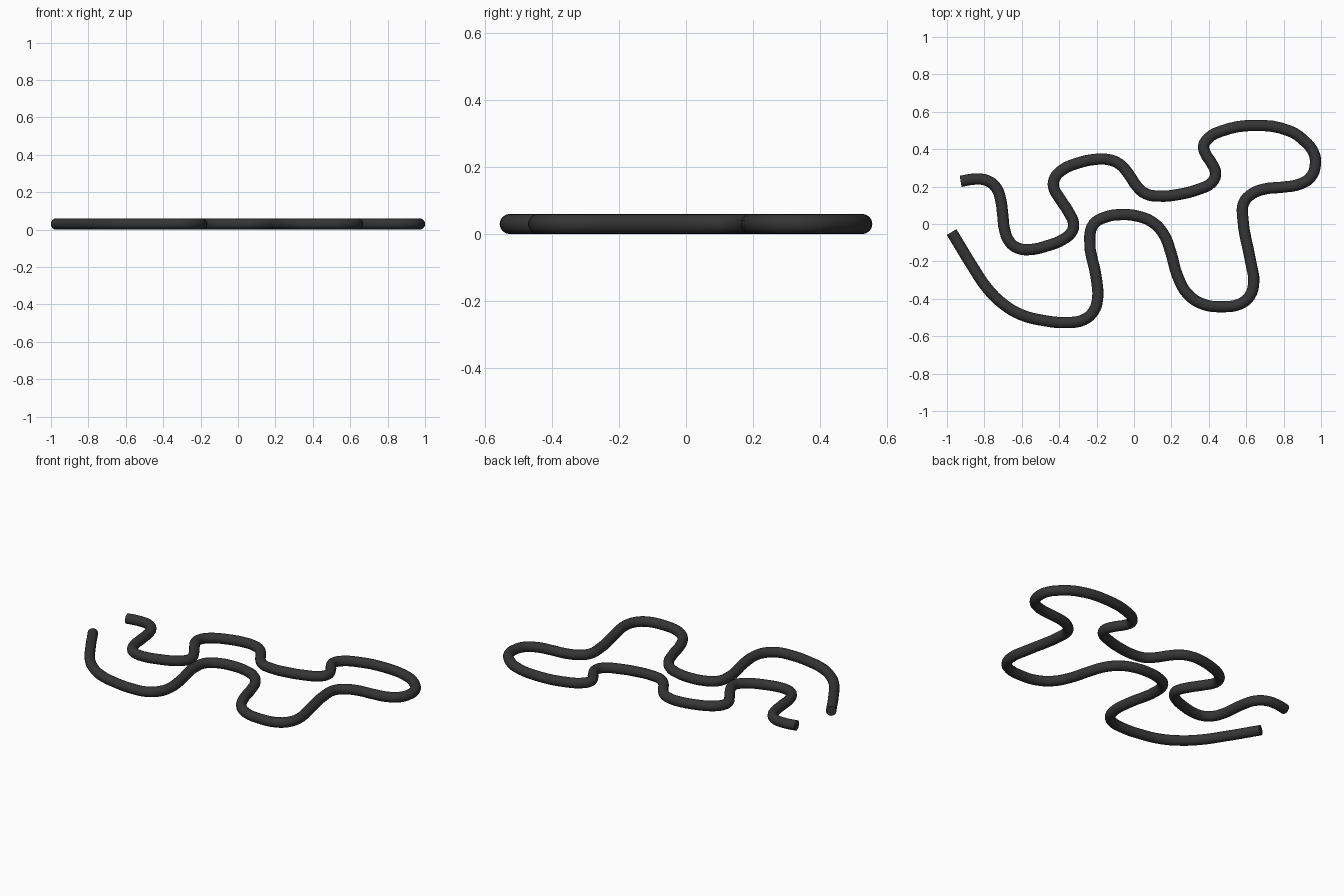
import bpy

RADIUS = 0.03

# Centre line of the winding tube, as seen from above
PATH = [
    (-.925, .229), (-.85, .241), (-.78, .232), (-.733, .192), (-.711, .13),
    (-.70, .05), (-.69, -.03), (-.663, -.095), (-.62, -.128), (-.556, -.136),
    (-.46, -.115), (-.38, -.083), (-.332, -.042), (-.321, 0), (-.348, .065),
    (-.396, .139), (-.428, .198), (-.422, .246), (-.38, .291), (-.30, .326),
    (-.209, .346), (-.139, .346), (-.075, .321), (-.027, .268), (.016, .204),
    (.064, .163), (.139, .15), (.235, .158), (.342, .185), (.417, .222),
    (.438, .268), (.417, .326), (.385, .375), (.374, .417), (.40, .46),
    (.47, .498), (.647, .528), (.834, .498), (.914, .444),
    (.963, .38), (.971, .316), (.947, .252), (.888, .214), (.797, .198),
    (.70, .188), (.631, .161), (.588, .113), (.583, .038),
    (.626, -.203), (.642, -.31), (.62, -.385), (.567, -.427),
    (.471, -.441), (.369, -.427), (.289, -.374), (.235, -.278), (.198, -.149),
    (.16, -.053), (.10, .011), (.021, .043), (-.07, .051), (-.15, .038),
    (-.214, 0), (-.235, -.075), (-.198, -.299), (-.193, -.40),
    (-.214, -.465), (-.267, -.511), (-.364, -.526), (-.476, -.516),
    (-.604, -.483), (-.70, -.425), (-.781, -.345), (-.866, -.219), (-.973, -.042),
]

# Round tube swept along a smooth curve, with flat closed ends
curve = bpy.data.curves.new("winding_tube", "CURVE")
curve.dimensions = "3D"
curve.resolution_u = 4
curve.bevel_depth = RADIUS
curve.bevel_resolution = 6
curve.use_fill_caps = True
spline = curve.splines.new("BEZIER")
spline.bezier_points.add(len(PATH) - 1)
for point, (x, y) in zip(spline.bezier_points, PATH):
    point.co = (x, y, RADIUS)
    point.handle_left_type = point.handle_right_type = "AUTO"

tube = bpy.data.objects.new("winding_tube", curve)
bpy.context.collection.objects.link(tube)
bpy.context.view_layer.objects.active = tube
tube.select_set(True)
bpy.ops.object.convert(target="MESH")
tube = bpy.context.object

# Centre the footprint
verts = tube.data.vertices
for axis in (0, 1):
    values = [v.co[axis] for v in verts]
    middle = (min(values) + max(values)) / 2
    for v in verts:
        v.co[axis] -= middle

# Smooth sides, crisp end caps
bpy.ops.object.shade_smooth_by_angle()

rubber = bpy.data.materials.new("dark rubber")
rubber.diffuse_color = (0.035, 0.035, 0.035, 1)
tube.data.materials.clear()
tube.data.materials.append(rubber)
